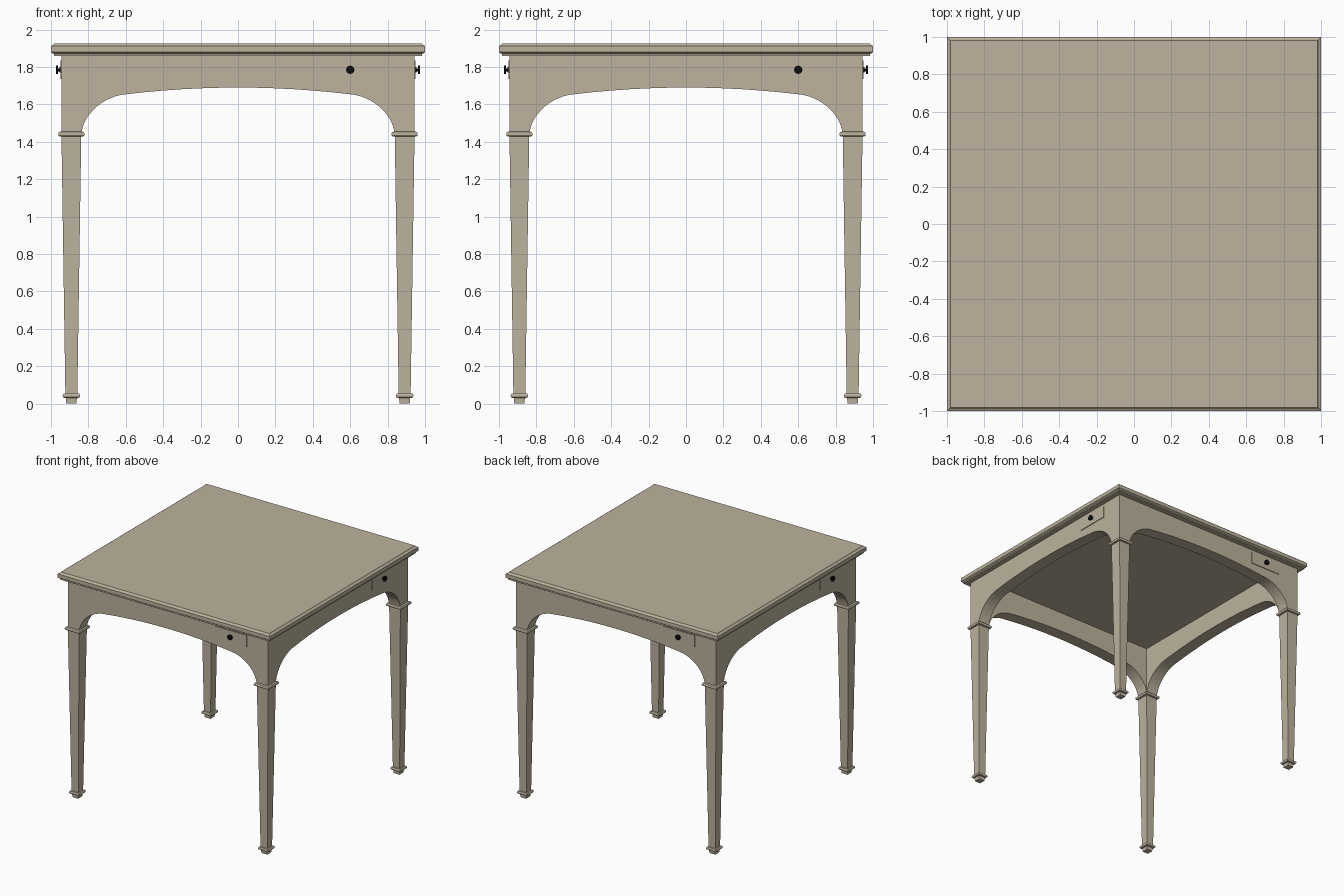
import bpy, bmesh
from math import pi
from mathutils import Matrix, Vector, geometry

if "Cube" in bpy.data.objects:
    bpy.data.objects.remove(bpy.data.objects["Cube"])


def material(name, rgb):
    m = bpy.data.materials.new(name)
    m.use_nodes = True
    m.diffuse_color = (*rgb, 1)
    bsdf = next(n for n in m.node_tree.nodes if n.type == 'BSDF_PRINCIPLED')
    bsdf.inputs["Base Color"].default_value = (*rgb, 1)
    return m


WOOD = material("pale_wood", (0.51, 0.45, 0.34))
BLACK = material("black_metal", (0.004, 0.004, 0.004))


def finish(name, bm, mat, smooth=False):
    bmesh.ops.remove_doubles(bm, verts=bm.verts, dist=1e-5)
    bmesh.ops.recalc_face_normals(bm, faces=bm.faces)
    me = bpy.data.meshes.new(name)
    bm.to_mesh(me)
    bm.free()
    me.materials.append(mat)
    ob = bpy.data.objects.new(name, me)
    bpy.context.collection.objects.link(ob)
    if smooth:
        bpy.ops.object.select_all(action='DESELECT')
        ob.select_set(True)
        bpy.context.view_layer.objects.active = ob
        bpy.ops.object.shade_smooth_by_angle(angle=pi / 6)
    return ob


def square_loft(bm, profile, cx=0, cy=0):
    """Stack square rings given as (half width, z) and close both ends."""
    rings = [[bm.verts.new((cx + sx * h, cy + sy * h, z))
              for sx, sy in ((-1, -1), (1, -1), (1, 1), (-1, 1))]
             for h, z in profile]
    for a, b in zip(rings, rings[1:]):
        for i in range(4):
            j = (i + 1) % 4
            bm.faces.new((a[i], a[j], b[j], b[i]))
    bm.faces.new(rings[0])
    bm.faces.new(rings[-1])


OUT, INN, LEG = 0.944, 0.838, 0.891
TOP, SPRING = 1.86, 1.44
SIDES = ("front", "left", "back", "right")

# Moulded square top
bm = bmesh.new()
square_loft(bm, [(0.985, TOP), (0.985, 1.87), (1, 1.879), (1, 1.912),
                 (0.988, 1.918), (0.982, 1.926)])
finish("table_top", bm, WOOD)

# Arched apron: half curve of the arch, mirrored, then repeated on four sides
half = geometry.interpolate_bezier(
    Vector((INN, SPRING)), Vector((0.825, 1.56)),
    Vector((0.71, 1.641)), Vector((0.61, 1.653)), 16)
arch = [(p.x, p.y) for p in half]
arch += [(u, 1.69 - 0.1 * u * u) for u in (0.5, 0.4, 0.3, 0.2, 0.1)]
arch = arch + [(0, 1.69)] + [(-u, z) for u, z in reversed(arch)]

bm = bmesh.new()
for k in range(4):
    rot = Matrix.Rotation(k * pi / 2, 3, 'Z')

    def strip(y, points):
        return [bm.verts.new(rot @ Vector((u, y, z))) for u, z in points]

    outer = strip(-OUT, arch)
    inner = strip(-INN, arch)
    corners = strip(-OUT, [(-OUT, SPRING), (-OUT, TOP), (OUT, TOP), (OUT, SPRING)])
    inner_top = strip(-INN, [(-INN, TOP), (INN, TOP)])
    bm.faces.new(outer + corners)
    bm.faces.new(inner + inner_top)
    for i in range(len(arch) - 1):
        bm.faces.new((outer[i], outer[i + 1], inner[i + 1], inner[i]))
finish("arched_apron", bm, WOOD, smooth=True)

# Tapered legs with a collar at the top and an ankle ring above the foot
for sy, depth in ((-1, "front"), (1, "back")):
    for sx, side in ((1, "left"), (-1, "right")):
        cx, cy = sx * LEG, sy * LEG
        parts = {
            "leg": [(0.027, 0), (0.03, 0.035), (0.032, 0.05), (0.053, SPRING)],
            "leg_collar": [(0.054, 1.427), (0.066, 1.43), (0.07, 1.436), (0.07, 1.446),
                           (0.066, 1.452), (0.054, 1.456)],
            "ankle_ring": [(0.03, 0.03), (0.042, 0.032), (0.046, 0.038), (0.046, 0.047),
                           (0.042, 0.053), (0.03, 0.056)],
        }
        for part, profile in parts.items():
            bm = bmesh.new()
            square_loft(bm, profile, cx, cy)
            finish(f"{depth}_{side}_{part}", bm, WOOD)

# One small drawer front and round knob per side
for k, side in enumerate(SIDES):
    rot = Matrix.Rotation(k * pi / 2, 4, 'Z')
    bm = bmesh.new()
    bmesh.ops.create_cube(bm, size=1, matrix=rot
                          @ Matrix.Translation((0.6, -OUT - 0.002, 1.785))
                          @ Matrix.Diagonal((0.29, 0.008, 0.1, 1)))
    finish(side + "_drawer_front", bm, WOOD)

    bm = bmesh.new()
    for r, y, length in ((0.014, 0.952, 0.006), (0.008, 0.958, 0.02), (0.022, 0.968, 0.009)):
        bmesh.ops.create_cone(bm, cap_ends=True, segments=20, radius1=r, radius2=r,
                              depth=length, matrix=rot
                              @ Matrix.Translation((0.6, -y, 1.785))
                              @ Matrix.Rotation(pi / 2, 4, 'X'))
    finish(side + "_drawer_knob", bm, BLACK, smooth=True)
